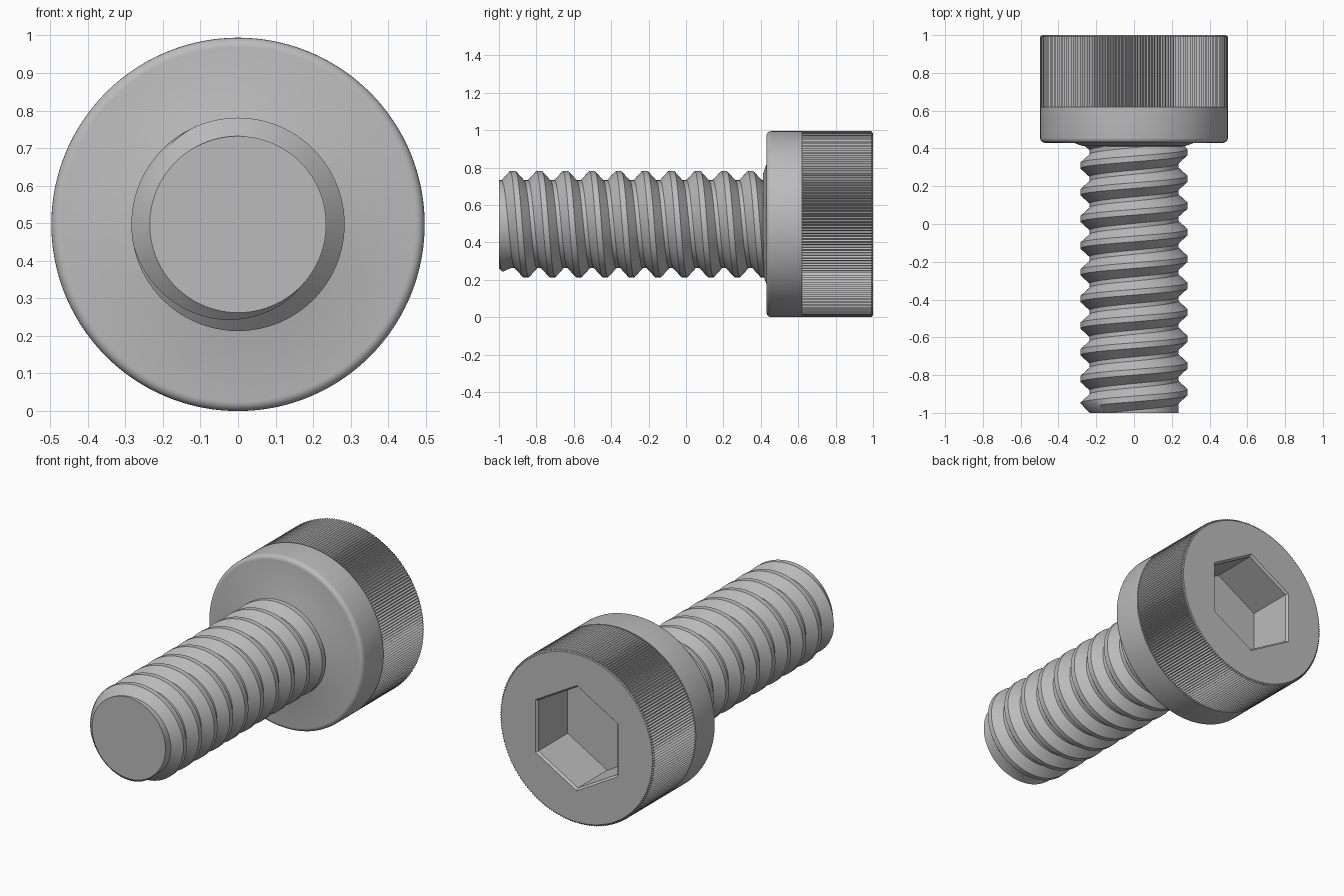
import bpy, bmesh
from math import cos, sin, pi, tau

if "Cube" in bpy.data.objects:
    bpy.data.objects.remove(bpy.data.objects["Cube"], do_unlink=True)

AXIS_Z = 0.497
HEAD_R = 0.497
TIP_Y = -1.0

steel = bpy.data.materials.new("grey steel")
steel.use_nodes = True
steel.diffuse_color = (0.5, 0.5, 0.5, 1)
steel.node_tree.nodes["Principled BSDF"].inputs["Base Color"].default_value = (0.5, 0.5, 0.5, 1)


def on_axis(r, angle, y):
    return (r * cos(angle), y, AXIS_Z + r * sin(angle))


def finish(bm, name):
    bmesh.ops.remove_doubles(bm, verts=bm.verts, dist=1e-5)
    bmesh.ops.recalc_face_normals(bm, faces=bm.faces)
    mesh = bpy.data.meshes.new(name)
    bm.to_mesh(mesh)
    bm.free()
    mesh.materials.append(steel)
    ob = bpy.data.objects.new(name, mesh)
    bpy.context.collection.objects.link(ob)
    bpy.ops.object.select_all(action="DESELECT")
    ob.select_set(True)
    bpy.context.view_layer.objects.active = ob
    bpy.ops.object.shade_smooth_by_angle()
    return ob


# Head: stacked rings, each a circle, a knurled circle or a hexagon
TEETH = 204
SEG = TEETH * 2


def circle(r):
    return lambda i: r


def knurled(r, depth=0.011):
    return lambda i: r - depth * (i % 2)


def hexagon(r):
    side = SEG // 6
    def radius(i):
        a = ((i - SEG // 4) % side) * tau / SEG
        return r * cos(pi / 6) / cos(a - pi / 6)
    return radius


rings = [(circle(0.22), 0.41), (circle(0.27), 0.412), (circle(0.32), 0.43)]
# rounded front rim
FILLET = 0.025
for k in range(6):
    a = k / 5 * pi / 2
    rings.append((circle(HEAD_R - FILLET + FILLET * sin(a)), 0.43 + FILLET * (1 - cos(a))))
# knurled band, back face and hex socket
rings += [
    (circle(HEAD_R), 0.62),
    (knurled(HEAD_R), 0.62),
    (knurled(HEAD_R), 0.992),
    (circle(HEAD_R - 0.012), 1.0),
    (hexagon(0.305), 1.0),
    (hexagon(0.293), 0.988),
    (hexagon(0.293), 0.72),
]

bm = bmesh.new()
rows = [[bm.verts.new(on_axis(radius(i), i * tau / SEG, y)) for i in range(SEG)]
        for radius, y in rings]
for low, high in zip(rows, rows[1:]):
    for i in range(SEG):
        j = (i + 1) % SEG
        bm.faces.new((low[i], low[j], high[j], high[i]))
bm.faces.new(rows[-1])
finish(bm, "socket_head")

# Threaded shank: one thread profile swept along a right-handed helix
PITCH = 0.1412
CREST_R, ROOT_R = 0.284, 0.235
CREST, ROOT = 0.03, 0.022
STEPS = 96
TURNS = 13
profile = [(-CREST / 2, CREST_R), (CREST / 2, CREST_R),
           (PITCH / 2 - ROOT / 2, ROOT_R), (PITCH / 2 + ROOT / 2, ROOT_R)]


def thread_point(step, turn, offset, r):
    angle = step * tau / STEPS
    y = 0.38 + PITCH * (turn + 1 - TURNS + 1 - step / STEPS) + offset
    y = max(TIP_Y, min(0.5, y))
    # chamfer towards the tip
    return on_axis(min(r, ROOT_R + y - TIP_Y), angle, y)


bm = bmesh.new()
columns = [[bm.verts.new(thread_point(s, t, off, r))
            for t in range(TURNS) for off, r in profile]
           for s in range(STEPS + 1)]
for a, b in zip(columns, columns[1:]):
    for k in range(len(a) - 1):
        bm.faces.new((a[k], a[k + 1], b[k + 1], b[k]))
bmesh.ops.remove_doubles(bm, verts=bm.verts, dist=1e-5)
bmesh.ops.dissolve_degenerate(bm, edges=bm.edges, dist=1e-5)
# flat tip
tip = [bm.verts.new(on_axis(ROOT_R, s * tau / STEPS, TIP_Y)) for s in range(STEPS)]
bm.faces.new(tip)
finish(bm, "threaded_shank")
